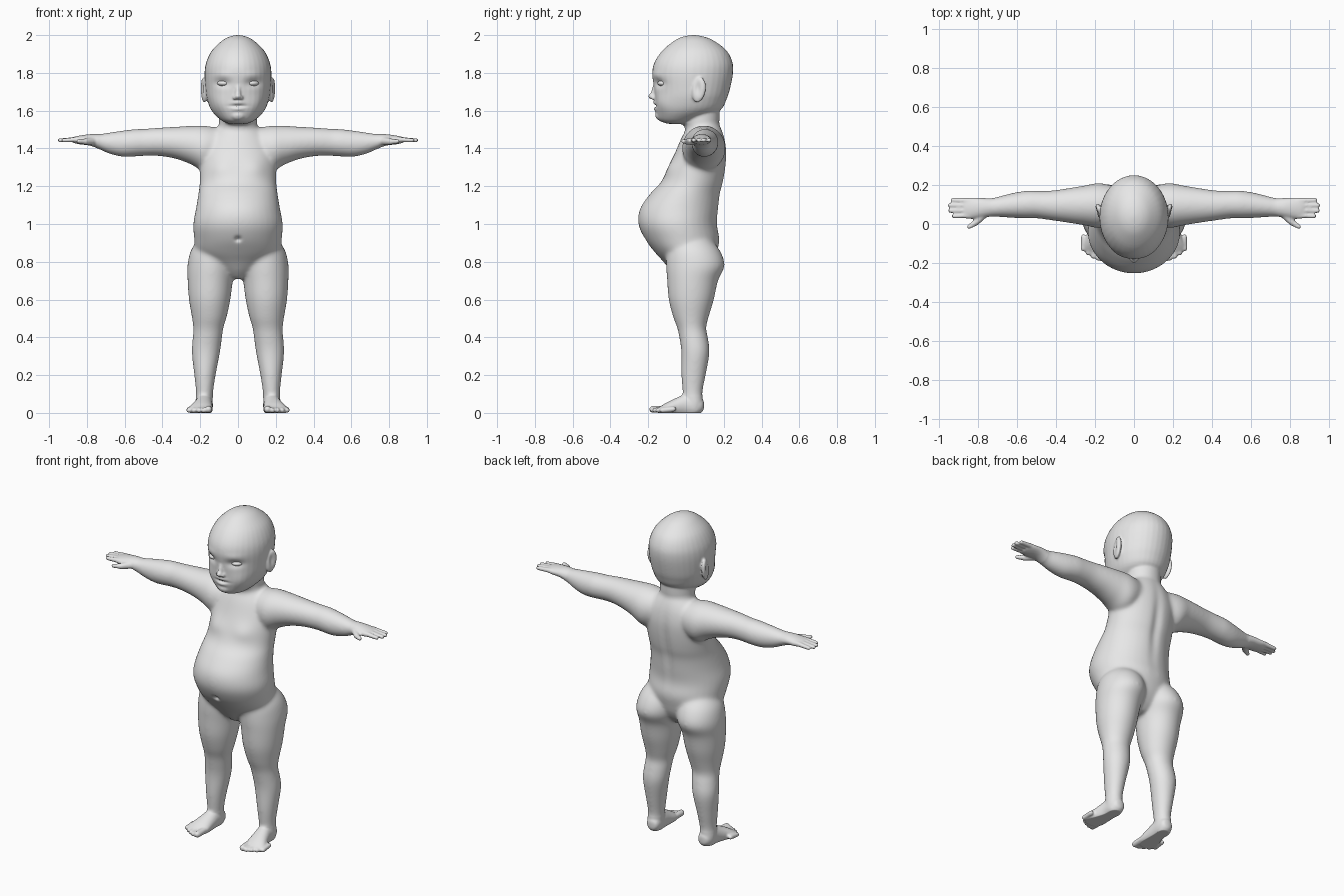
import bpy
import bmesh
import math
from mathutils import Matrix, Vector

CM = 0.01  # part measurements below are in hundredths of a unit

default_cube = bpy.data.objects.get("Cube")
if default_cube:
    bpy.data.objects.remove(default_cube, do_unlink=True)

skin = bpy.data.materials.new("plain_grey")
skin.use_nodes = True
grey = (0.8, 0.8, 0.8, 1)
skin.diffuse_color = grey
skin.node_tree.nodes["Principled BSDF"].inputs["Base Color"].default_value = grey


def spline(a, b, c, d, t):
    """Catmull-Rom step between stations b and c."""
    return [q + 0.5 * t * (r - p + t * (2 * p - 5 * q + 4 * r - s + t * (3 * (q - r) + s - p)))
            for p, q, r, s in zip(a, b, c, d)]


def loft(bm, axis, stations, sides=36, steps=4):
    """Closed tube of ellipses; station = position, centre pair, radius pair."""
    padded = [stations[0]] + list(stations) + [stations[-1]]
    rows = [spline(*padded[i:i + 4], k / steps)
            for i in range(len(stations) - 1) for k in range(steps)]
    rows.append(stations[-1])
    rings = []
    for pos, ca, cb, ra, rb in rows:
        ring = []
        for k in range(sides):
            angle = math.tau * k / sides
            point = [ca + ra * math.cos(angle), cb + rb * math.sin(angle)]
            point.insert("xyz".index(axis), pos)
            ring.append(bm.verts.new(Vector(point) * CM))
        rings.append(ring)
    for low, high in zip(rings, rings[1:]):
        for k in range(sides):
            n = (k + 1) % sides
            bm.faces.new((low[k], low[n], high[n], high[k]))
    bm.faces.new(rings[0])
    bm.faces.new(rings[-1])


def ellipsoid(bm, centre, radii, turn=0, tilt=0):
    matrix = (Matrix.Translation(Vector(centre) * CM)
              @ Matrix.Rotation(math.radians(turn), 4, 'Z')
              @ Matrix.Rotation(math.radians(tilt), 4, 'X')
              @ Matrix.Diagonal((*(Vector(radii) * CM), 1)))
    bmesh.ops.create_icosphere(bm, subdivisions=4, radius=1, matrix=matrix)


def capsule(bm, start, end, r_start, r_end):
    start, end = Vector(start), Vector(end)
    spin = (end - start).to_track_quat('Z', 'Y')
    ball = bmesh.ops.create_icosphere(bm, subdivisions=3, radius=1)
    for v in ball["verts"]:
        base, radius = (end, r_end) if v.co.z > 0 else (start, r_start)
        v.co = (base + spin @ v.co * radius) * CM


def add_object(name, bm):
    mesh = bpy.data.meshes.new(name)
    bm.to_mesh(mesh)
    bm.free()
    mesh.materials.append(skin)
    obj = bpy.data.objects.new(name, mesh)
    bpy.context.collection.objects.link(obj)
    return obj


# Left side parts, mirrored afterwards
body = bmesh.new()

# Leg, from hip down to heel
loft(body, "z", [
    (92, 12, 3, 9, 10), (86, 13, 4, 12, 14), (78, 14, 5, 12.8, 15.5),
    (70, 14.7, 3.5, 12, 13.5), (60, 15, 2.8, 11, 12), (51, 15.2, 2.6, 9.3, 9.5),
    (45, 15.7, 3, 8, 7.7), (40, 16.2, 4, 7.8, 7.6), (32, 17, 5, 7.5, 7.5),
    (20, 17.5, 4, 5.7, 6.5), (11, 17.7, 3.5, 4.6, 5.3), (5, 18, 4, 4.5, 5), (1, 18, 4, 4, 4.5)])

# Foot and toes
loft(body, "y", [
    (9.5, 17.5, 4, 1, 2), (8.5, 17.5, 4, 3.3, 3.5), (5, 17.8, 4, 4.5, 6),
    (0, 18, 4, 4.6, 6), (-5, 18.7, 3, 5.3, 5), (-10, 19.6, 2, 6.3, 3.6),
    (-13, 20, 1.5, 6, 2.3), (-15, 19.6, 1.5, 4.5, 1.2)])
for i, tip in enumerate((-17.6, -17.6, -16.5, -14.8, -12.6)):
    radius = 1.9 if i == 0 else 1.4
    x = 15.4 + 2.6 * i
    capsule(body, (x, tip + 6, 2), (x + 0.2, tip, radius), radius, radius)

# Arm, from shoulder to palm
loft(body, "x", [
    (6, 10, 142, 8, 8), (17, 9.5, 140, 11.5, 12), (25, 9.5, 141.8, 10.3, 10.2),
    (33, 9.5, 143, 9, 8.5), (42, 9.5, 143.5, 7.7, 7.5), (50, 10, 143.2, 7.1, 7.2),
    (54, 10, 143, 7.2, 7.3), (61, 9.6, 142.5, 6.6, 7), (68, 9, 142.8, 5.5, 5.7),
    (73, 8.5, 143.5, 4.8, 4.2), (78, 8.3, 144.5, 5, 3.1), (84, 8, 144.5, 5.5, 2.3),
    (87, 8, 144.5, 5, 1.6)])

# Fingers and thumb
for y, tip in ((12.3, 93), (9.6, 94.5), (6.8, 94.3), (4, 92.5)):
    capsule(body, (84, 8 + (y - 8) * 0.9, 144.8), (tip, y, 144.3), 1.5, 1.1)
capsule(body, (77, 5, 143.8), (81, 0.8, 143.6), 2.2, 1.7)
capsule(body, (81, 0.8, 143.6), (84.5, -1.4, 143.8), 1.6, 1.2)

# Ear and nostril wing
ellipsoid(body, (18, 6.8, 171), (1.6, 3.7, 6.8), -14, -10)
ellipsoid(body, (1.6, -17.2, 166.8), (1.2, 1.4, 1.1))

twin = bmesh.ops.duplicate(body, geom=body.verts[:] + body.edges[:] + body.faces[:])["geom"]
for element in twin:
    if isinstance(element, bmesh.types.BMVert):
        element.co.x *= -1

# Torso, with the round belly in front
loft(body, "z", [
    (71, 0, 2, 4, 6), (75, 0, 2, 10, 10), (80, 0, 1.5, 17, 13.5), (85, 0, 0, 22, 16.5),
    (92, 0, -2, 23.2, 19.8), (100, 0, -4.3, 23.7, 20.9), (108, 0, -3.5, 22.3, 20.9),
    (116, 0, -0.3, 21, 18.7), (122, 0, 3.3, 20.3, 16.7), (130, 0, 6, 20.3, 15.3),
    (138, 0, 8, 20, 13.7), (145, 0, 9, 17, 11.7), (150, 0, 9.5, 12.5, 9.5), (153, 0, 9.5, 9, 8)])

# Neck
loft(body, "z", [(142, 0, 9, 11, 9), (150, 0, 8.5, 10.3, 9), (156, 0, 8, 10, 9.8), (166, 0, 8, 10, 10)])

# Head
loft(body, "z", [
    (153, 0, -4, 5, 6), (155, 0, -3.3, 9, 11), (160, 0, 1, 14, 17), (166, 0, 2.5, 16.4, 19),
    (172, 0, 3.2, 17.3, 20.2), (180, 0, 3.5, 17.7, 21.4), (186, 0, 4, 16.7, 20.5),
    (192, 0, 4.5, 13.7, 16.8), (197, 0, 4.3, 8.5, 10.5), (199.2, 0, 4, 4.5, 5.5),
    (200, 0, 4, 0.8, 1)])

# Chin and nose
ellipsoid(body, (0, -12.3, 157.6), (4.5, 4, 3.2))
capsule(body, (0, -16, 174.5), (0, -17.4, 168.6), 1.1, 1.5)
ellipsoid(body, (0, -17.9, 167.6), (1.8, 2.1, 1.6))

# Fuse every part into one continuous skin
bmesh.ops.recalc_face_normals(body, faces=body.faces)
source = add_object("body_parts", body)
fuse = source.modifiers.new("fuse", 'REMESH')
fuse.mode = 'VOXEL'
fuse.voxel_size = 0.006
depsgraph = bpy.context.evaluated_depsgraph_get()
fused = bpy.data.meshes.new_from_object(source.evaluated_get(depsgraph))
bpy.data.objects.remove(source, do_unlink=True)
figure = bmesh.new()
figure.from_mesh(fused)


def relax(verts, times):
    for _ in range(times):
        bmesh.ops.smooth_vert(figure, verts=verts, factor=0.5,
                              use_axis_x=True, use_axis_y=True, use_axis_z=True)


# Soft blends on trunk and limbs, light ones on hands, feet and face
relax(figure.verts[:], 3)
relax([v for v in figure.verts if abs(v.co.x) < 0.74 and 0.09 < v.co.z < 1.54], 24)

# Sculpted folds and swellings: centre, reach, push
strokes = [
    ((0, -23, 92), (1.6, 8, 1.4), (0, 1.6, 0)),             # navel
    ((10, -8, 130), (7, 7, 5), (0, -1.2, 0)),               # chest
    ((0, 20, 122), (3, 8, 20), (0, -1.2, 0)),               # spine
    ((8, -14, 174.5), (4.2, 7, 2.2), (-0.3, 1.4, 0)),       # eye socket
    ((8, -14, 179), (5, 7, 2), (0, -0.4, 0)),               # brow
    ((9, -11, 164), (5, 6, 5), (0.5, -0.8, 0)),             # cheek
    ((0, -16, 164.2), (3, 5, 1.1), (0, -0.9, 0)),           # upper lip
    ((0, -16, 160.8), (2.8, 5, 1.1), (0, -0.9, 0)),         # lower lip
    ((0, -16, 162.5), (4, 5, 0.6), (0, 0.9, 0)),            # mouth line
    ((19.5, 6.2, 172), (3, 1.7, 3.6), (-1.1, 0, 0)),        # ear hollow
]
for centre, reach, push in strokes:
    for side in ((1, -1) if centre[0] else (1,)):
        cx, cy, cz = centre[0] * side * CM, centre[1] * CM, centre[2] * CM
        rx, ry, rz = (r * CM for r in reach)
        offset = Vector((push[0] * side, push[1], push[2])) * CM
        for v in figure.verts:
            x, y, z = v.co
            if abs(z - cz) < 2.5 * rz and abs(y - cy) < 2.5 * ry:
                v.co += offset * math.exp(-((x - cx) / rx)**2 - ((y - cy) / ry)**2 - ((z - cz) / rz)**2)

# Flat soles
for v in figure.verts:
    v.co.z = max(v.co.z, 0)
for f in figure.faces:
    f.smooth = True
add_object("body", figure)

# Eyes
for name, side in (("left_eye", 1), ("right_eye", -1)):
    eye = bmesh.new()
    ellipsoid(eye, (7.8 * side, -12.2, 174.5), (3.3, 2.8, 1.6), 28 * side)
    for f in eye.faces:
        f.smooth = True
    add_object(name, eye)
